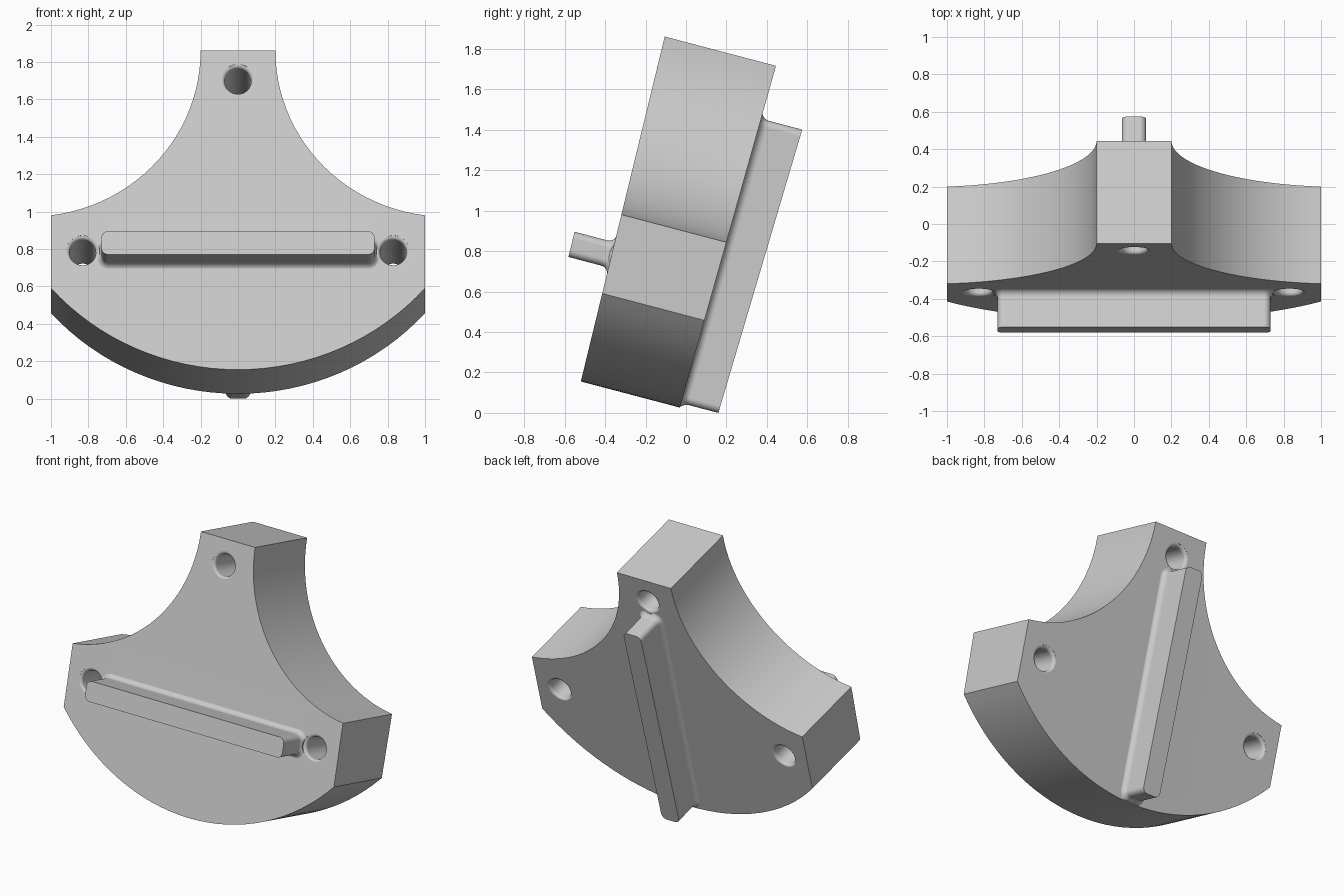
import bpy, bmesh, math
from mathutils import Vector

if "Cube" in bpy.data.objects:
    bpy.data.objects.remove(bpy.data.objects["Cube"])

T = math.radians(14.75)          # backward lean of the whole part


def front(v):                    # depth of the front face at height v
    return -0.545 - 0.0188 * (v - 0.027)


def back(v):                     # depth of the back face (slight taper)
    return -0.038 + 0.0165 * (v - 0.027)


def place(x, v, w):              # local (x, height, depth) to leaning space
    return Vector((x, v * math.sin(T) + w * math.cos(T),
                   v * math.cos(T) - w * math.sin(T)))


def loft(name, rings):
    bm = bmesh.new()
    rows = [[bm.verts.new(place(*p)) for p in r] for r in rings]
    n = len(rows[0])
    for a, b in zip(rows, rows[1:]):
        for i in range(n):
            j = (i + 1) % n
            bm.faces.new((a[i], a[j], b[j], b[i]))
    bm.faces.new(rows[0])
    bm.faces.new(rows[-1][::-1])
    bmesh.ops.recalc_face_normals(bm, faces=bm.faces)
    me = bpy.data.meshes.new(name)
    bm.to_mesh(me)
    bm.free()
    ob = bpy.data.objects.new(name, me)
    bpy.context.collection.objects.link(ob)
    return ob


def arc(cx, cy, r, a0, a1, n):
    return [(cx + r * math.cos(a0 + (a1 - a0) * i / n),
             cy + r * math.sin(a0 + (a1 - a0) * i / n)) for i in range(n + 1)]


# Plate outline: bottom bow, short side walls, concave shoulders, flat top
h = math.asin(1 / 1.340)
bow = arc(0, 1.367, 1.340, -math.pi / 2 - h, -math.pi / 2 + h, 32)
end = math.pi + math.atan2(0.906, 0.113)
end = math.pi + math.acos((1.113 - 1.0) / 0.913)
shoulder = arc(1.113, 1.782, 0.913, end, math.pi, 24)
outline = bow + shoulder + [(-x, v) for x, v in reversed(shoulder)]
plate = loft("plate", [[(x, v, front(v)) for x, v in outline],
                       [(x, v, back(v)) for x, v in outline]])


# Raised keys with rounded corners and a fillet at the base
def key(name, cv, a, b, height, face, side, r=0.035, f=0.04):
    steps = [(f, -0.03)]
    for i in range(7):
        t = i / 6 * math.pi / 2
        steps.append((f * (1 - math.sin(t)), f * (1 - math.cos(t)) - 0.002))
    steps.append((0, height))
    rings = []
    for o, d in steps:
        ring = []
        for q, (sx, sy) in enumerate(((1, 1), (-1, 1), (-1, -1), (1, -1))):
            ring += arc(sx * (a - r), cv + sy * (b - r), r + o,
                        q * math.pi / 2, (q + 1) * math.pi / 2, 6)
        pts = []
        for x, v in ring:
            v = max(v, 0.034)
            k = 1 + 0.07 * (v - cv) if side > 0 else 1
            pts.append((x, v, face(v) + side * d * k))
        rings.append(pts)
    return loft(name, rings)


front_key = key("front_key", 0.671, 0.73, 0.064, 0.205, front, -1)
back_key = key("back_key", 0.780, 0.065, 0.73, 0.200, back, 1)


# Through holes with rounded rims
def hole(name, cx, cv, r=0.07, f=0.02):
    half = [(r + f, -0.06)]
    for i in range(6):
        t = i / 5 * math.pi / 2
        half.append((r + f * (1 - math.sin(t)), f * (1 - math.cos(t))))
    prof = [(rad, front(cv) + d) for rad, d in half]
    prof += [(rad, back(cv) - d) for rad, d in reversed(half)]
    return loft(name, [[(x, v, w) for x, v in
                        arc(cx, cv, rad, 0, 2 * math.pi, 32)[:-1]]
                       for rad, w in prof])


holes = [hole("top_hole_cutter", 0, 1.617),
         hole("left_hole_cutter", -0.83, 0.675),
         hole("right_hole_cutter", 0.83, 0.675)]

# Join the parts, cut the holes, then bake and drop the helpers
helpers = [front_key, back_key] + holes
for ob in helpers:
    m = plate.modifiers.new(ob.name, 'BOOLEAN')
    m.operation = 'DIFFERENCE' if ob in holes else 'UNION'
    m.solver = 'EXACT'
    m.object = ob
    ob.hide_render = True
bpy.context.view_layer.update()
dg = bpy.context.evaluated_depsgraph_get()
mesh = bpy.data.meshes.new_from_object(plate.evaluated_get(dg))
plate.modifiers.clear()
plate.data = mesh
for ob in helpers:
    bpy.data.objects.remove(ob, do_unlink=True)

# Stand on the ground and shade
low = min(v.co.z for v in mesh.vertices)
for v in mesh.vertices:
    v.co.z -= low
bpy.ops.object.select_all(action='DESELECT')
bpy.context.view_layer.objects.active = plate
plate.select_set(True)
bpy.ops.object.shade_smooth_by_angle(angle=math.radians(30))
wn = plate.modifiers.new("weighted_normals", 'WEIGHTED_NORMAL')
wn.keep_sharp = True
